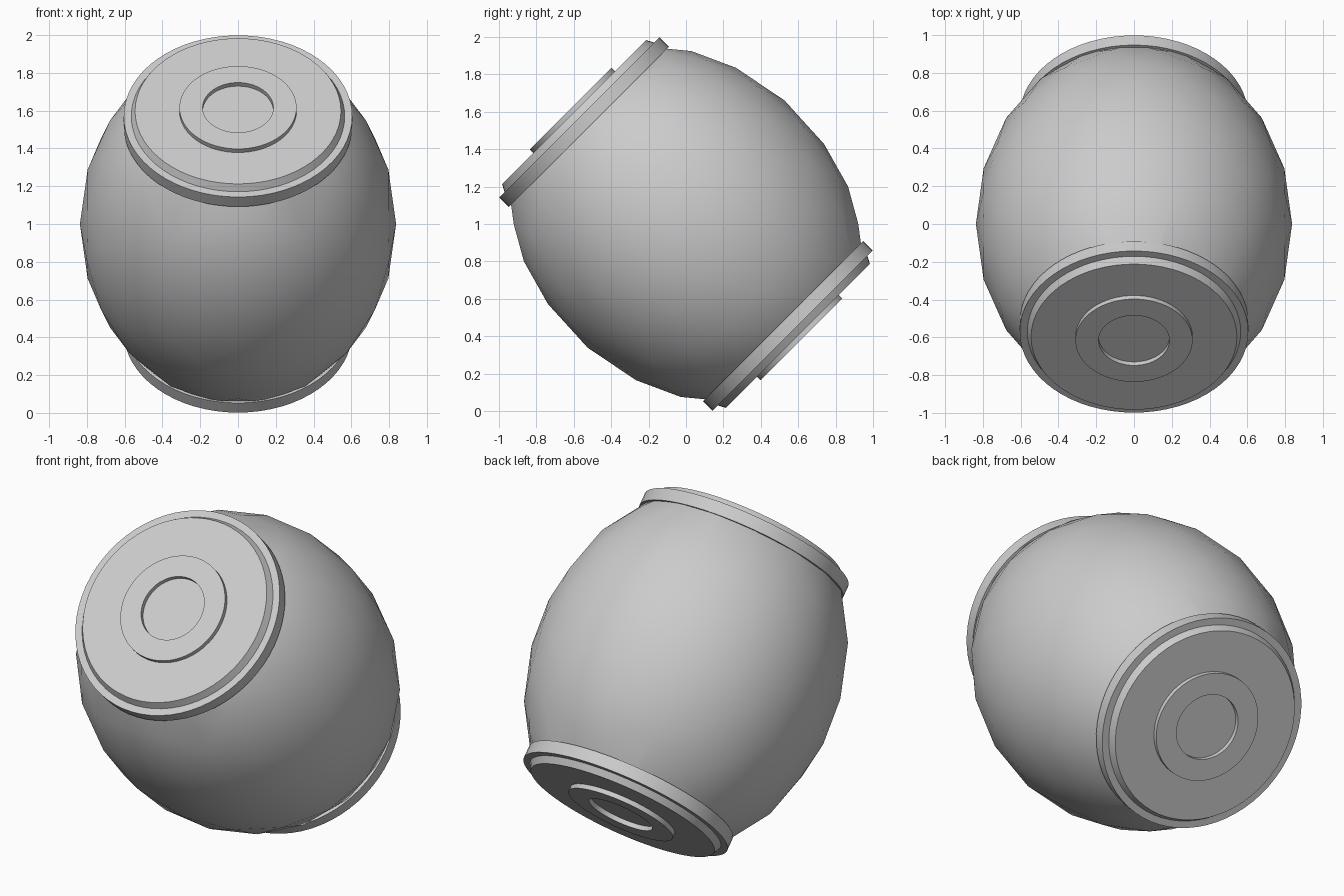
import bpy, bmesh
from math import radians, pi
from mathutils import Matrix, Vector

cube = bpy.data.objects.get("Cube")
if cube:
    bpy.data.objects.remove(cube)

grey = bpy.data.materials.new("plain_grey")
grey.use_nodes = True
colour = (0.6, 0.6, 0.6, 1)
grey.diffuse_color = colour
grey.node_tree.nodes["Principled BSDF"].inputs["Base Color"].default_value = colour

# The barrel axis leans 45 degrees towards the front
LEAN = Matrix.Translation((0, 0, 1)) @ Matrix.Rotation(radians(45), 4, "X")


def finish(name, bm, matrix, angle):
    bmesh.ops.recalc_face_normals(bm, faces=bm.faces)
    mesh = bpy.data.meshes.new(name)
    bm.to_mesh(mesh)
    bm.free()
    mesh.materials.append(grey)
    obj = bpy.data.objects.new(name, mesh)
    bpy.context.collection.objects.link(obj)
    obj.matrix_world = matrix
    bpy.ops.object.select_all(action="DESELECT")
    obj.select_set(True)
    bpy.context.view_layer.objects.active = obj
    bpy.ops.object.shade_smooth_by_angle(angle=radians(angle))
    return obj


# Body: a coarse round ball, stretched along the axis and trimmed inside the caps
bm = bmesh.new()
bmesh.ops.create_icosphere(bm, subdivisions=3, radius=1)
turn = Matrix.Rotation(radians(-53.13), 4, "X") @ Matrix.Rotation(pi / 2, 4, "Z")
bm.transform(Matrix.Diagonal((0.837, 0.843, 1.055, 1)) @ turn)
for side in (1, -1):
    bmesh.ops.bisect_plane(bm, geom=bm.verts[:] + bm.edges[:] + bm.faces[:],
                           plane_co=(0, 0, 0.78 * side), plane_no=(0, 0, side),
                           clear_outer=True)
finish("barrel_body", bm, LEAN, 40)

# Caps: flange, tapered disc and raised ring, as (radius, height) along the axis
PROFILE = [(0.5, 0.735), (0.605, 0.735), (0.605, 0.807), (0.565, 0.807),
           (0.545, 0.845), (0.31, 0.845), (0.31, 0.872), (0.187, 0.872),
           (0.187, 0.845), (0, 0.845)]


def cap(name, matrix):
    bm = bmesh.new()
    verts = [bm.verts.new((r, 0, h)) for r, h in PROFILE]
    edges = [bm.edges.new(pair) for pair in zip(verts, verts[1:])]
    bmesh.ops.spin(bm, geom=verts + edges, cent=(0, 0, 0), axis=(0, 0, 1),
                   angle=2 * pi, steps=64, use_merge=True)
    bmesh.ops.remove_doubles(bm, verts=bm.verts, dist=0.0005)
    finish(name, bm, matrix, 30)


cap("upper_cap", LEAN)
cap("lower_cap", LEAN @ Matrix.Rotation(pi, 4, "X"))
